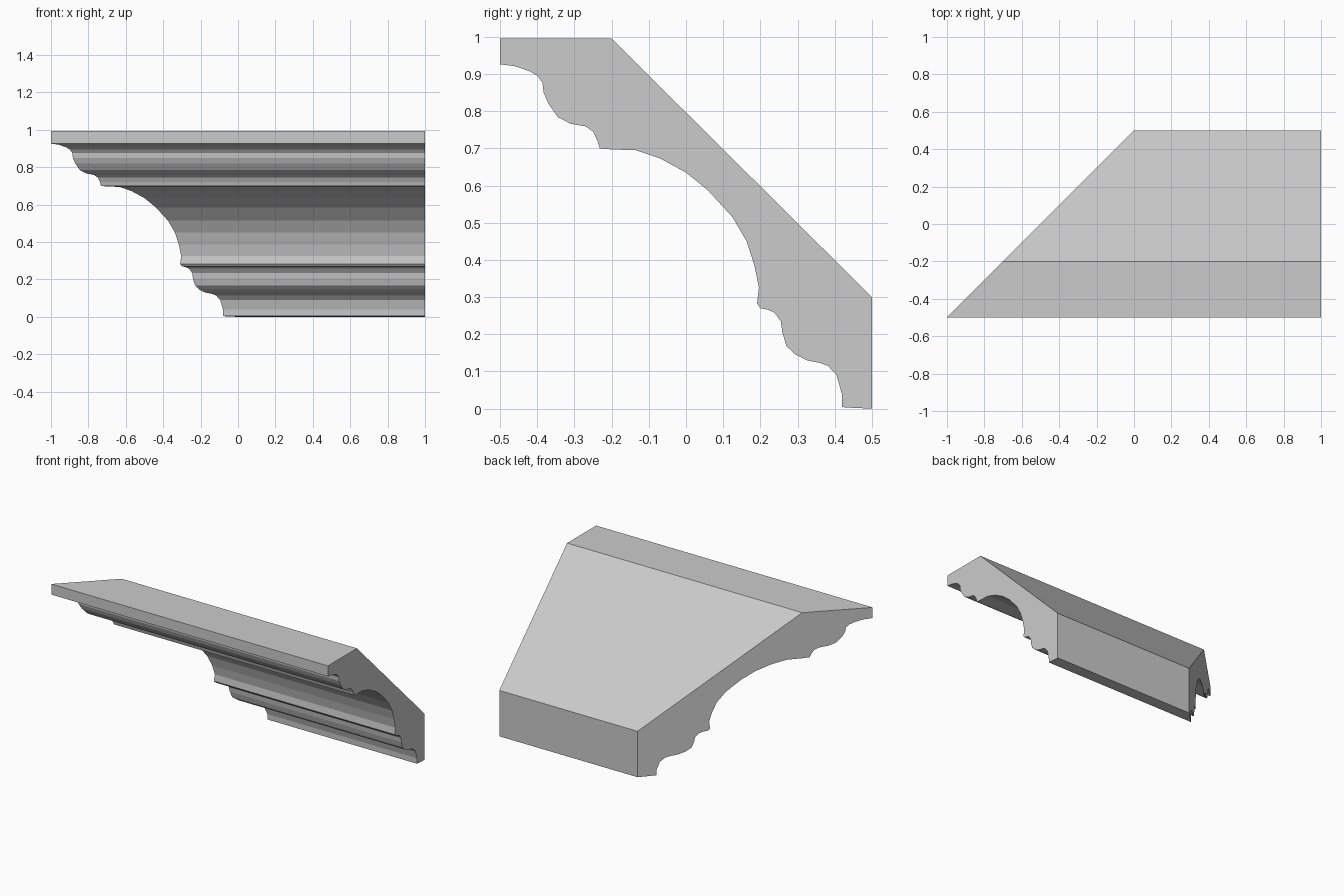
import bpy, bmesh

# Cross-section (y, z): back outline first, then the moulded front edge from foot to top
profile = [
    (-0.5, 0.995), (-0.2, 0.995), (0.5, 0.30), (0.5, 0.0),
    # lower bead and cove
    (0.45, 0.002), (0.42, 0.004), (0.419, 0.04), (0.405, 0.09), (0.382, 0.115),
    (0.36, 0.123), (0.325, 0.13), (0.295, 0.145), (0.27, 0.168), (0.259, 0.205),
    (0.255, 0.235), (0.238, 0.258), (0.22, 0.266), (0.2, 0.27), (0.191, 0.282),
    # large central cove
    (0.196, 0.325), (0.184, 0.385), (0.163, 0.45), (0.125, 0.515), (0.06, 0.586),
    (0.0, 0.635), (-0.07, 0.673), (-0.135, 0.695), (-0.2, 0.697), (-0.232, 0.70),
    # upper ogee and lip
    (-0.238, 0.72), (-0.25, 0.745), (-0.27, 0.759), (-0.31, 0.766), (-0.345, 0.784),
    (-0.37, 0.82), (-0.383, 0.85), (-0.386, 0.877), (-0.4, 0.895), (-0.42, 0.907),
    (-0.46, 0.921), (-0.5, 0.926),
]

# Sweep the section along x: square cut on the right, 45 degree mitre on the left
bm = bmesh.new()
right = [bm.verts.new((1.0, y, z)) for y, z in profile]
left = [bm.verts.new((y - 0.5, y, z)) for y, z in profile]
bm.faces.new(right)
bm.faces.new(left[::-1])
n = len(profile)
for i in range(n):
    j = (i + 1) % n
    bm.faces.new((right[j], right[i], left[i], left[j]))
bmesh.ops.recalc_face_normals(bm, faces=bm.faces)

mesh = bpy.data.meshes.new("cornice_moulding")
bm.to_mesh(mesh)
bm.free()
moulding = bpy.data.objects.new("cornice_moulding", mesh)
bpy.context.collection.objects.link(moulding)
